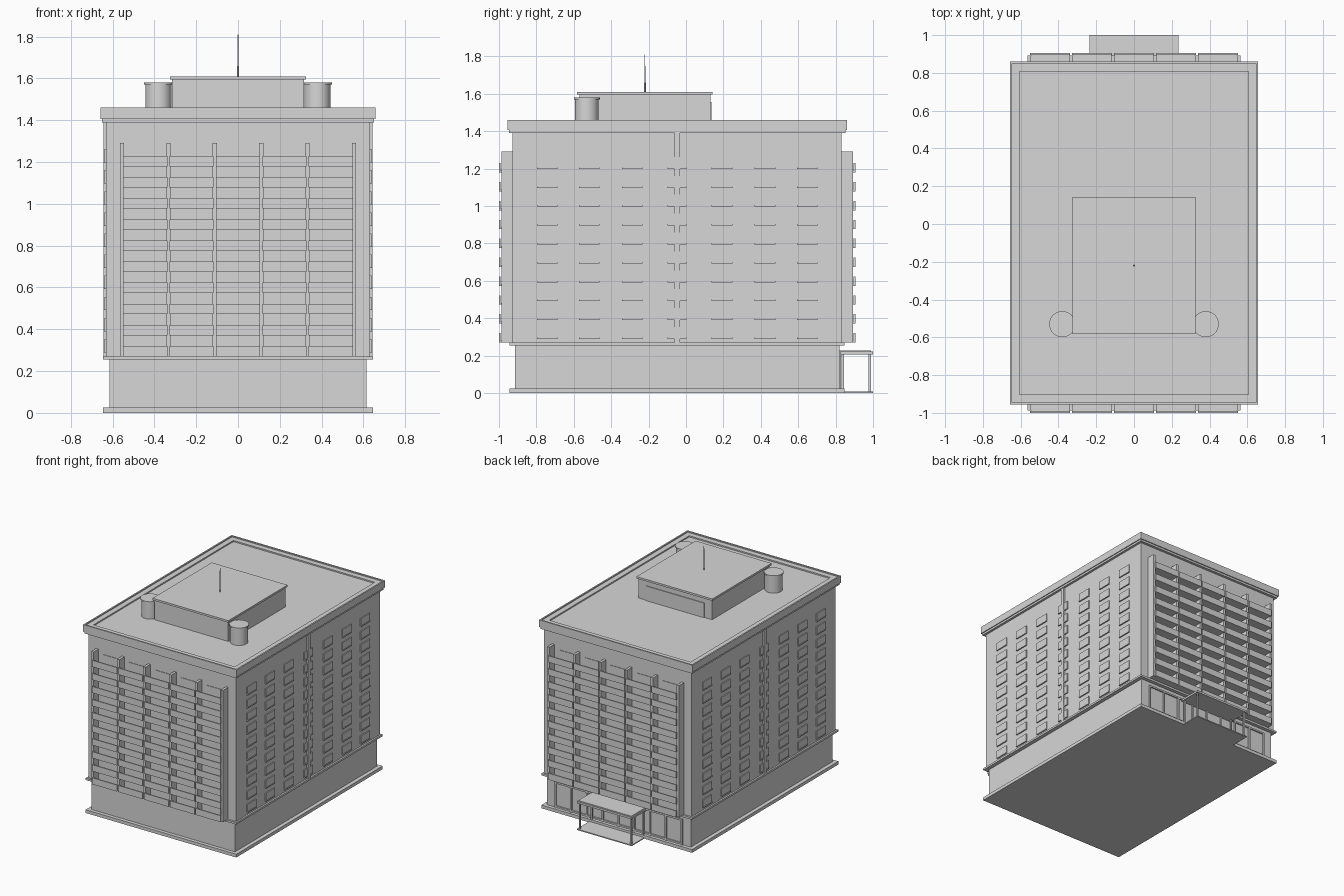
import bpy
import bmesh
from mathutils import Matrix

if "Cube" in bpy.data.objects:
    bpy.data.objects.remove(bpy.data.objects["Cube"])

GREY = (0.68, 0.68, 0.68, 1)
concrete = bpy.data.materials.new("light grey concrete")
concrete.use_nodes = True
concrete.diffuse_color = GREY
concrete.node_tree.nodes["Principled BSDF"].inputs["Base Color"].default_value = GREY

CY = -0.0475          # centre line of the tower in y
FLOORS, STEP = 10, 0.101
BASE = 0.27           # top of the podium slab
BODY_X, BODY_Y = 0.632, 0.88
FINS = [-0.555 + 0.222 * i for i in range(6)]


def box(bm, x, y, z):
    """Add a box from three (low, high) ranges."""
    size = [r[1] - r[0] for r in (x, y, z)]
    mid = [(r[1] + r[0]) / 2 for r in (x, y, z)]
    bmesh.ops.create_cube(bm, size=1, matrix=Matrix.Translation(mid) @ Matrix.Diagonal((*size, 1)))


def centred(c, half):
    return (c - half, c + half)


def finish(name, bm):
    mesh = bpy.data.meshes.new(name)
    bmesh.ops.recalc_face_normals(bm, faces=bm.faces)
    bm.to_mesh(mesh)
    bm.free()
    mesh.materials.append(concrete)
    ob = bpy.data.objects.new(name, mesh)
    bpy.context.collection.objects.link(ob)
    return ob


def block(name, hx, hy, z, cy=CY):
    bm = bmesh.new()
    box(bm, centred(0, hx), centred(cy, hy), z)
    return finish(name, bm)


def outward(side, near, far):
    """Range in y going outward from the tower on the front (-1) or back (1)."""
    return tuple(sorted((CY + side * near, CY + side * far)))


# Main stacked volumes
block("plinth", 0.645, 0.895, (0, 0.025))
block("podium", 0.615, 0.867, (0.025, 0.255))
block("podium_slab", 0.645, 0.895, (0.255, BASE))
block("tower", BODY_X, BODY_Y, (BASE, 1.39))
block("cornice_base", 0.65, 0.9, (1.39, 1.405))

# Cornice with a stepped rim around the sunken roof
bm = bmesh.new()
box(bm, centred(0, 0.657), centred(CY, 0.9075), (1.405, 1.46))
bm.faces.ensure_lookup_table()
top = max(bm.faces, key=lambda f: f.calc_center_median().z)
for width, drop in ((0.011, 0.008), (0.041, 0.01)):
    bmesh.ops.inset_region(bm, faces=[top], thickness=width, depth=0, use_even_offset=True)
    top = bmesh.ops.extrude_discrete_faces(bm, faces=[top])["faces"][0]
    bmesh.ops.translate(bm, verts=top.verts, vec=(0, 0, -drop))
finish("cornice_and_roof", bm)

# Balcony fronts, floors, doors and dividing fins on both long facades
for side, label in ((-1, "front"), (1, "back")):
    fins, balconies, doors = bmesh.new(), bmesh.new(), bmesh.new()
    for x in FINS:
        box(fins, centred(x, 0.01), outward(side, BODY_Y - 0.01, 0.94), (BASE, 1.29))
    for a, b in zip(FINS, FINS[1:]):
        mid = (a + b) / 2
        for i in range(FLOORS):
            z = BASE + i * STEP
            box(balconies, centred(mid, 0.106), outward(side, 0.943, 0.9525), (z, z + 0.05))
            box(balconies, centred(mid, 0.102), outward(side, BODY_Y - 0.01, 0.945), (z, z + 0.01))
            box(doors, centred(mid, 0.06), outward(side, BODY_Y - 0.01, 0.884), (z + 0.01, z + 0.08))
    finish(label + "_fins", fins)
    finish(label + "_balconies", balconies)
    finish(label + "_balcony_doors", doors)

# Side windows with sills, and the central pier
for side, label in ((-1, "right"), (1, "left")):
    def out(depth):
        return tuple(sorted((side * (BODY_X - 0.01), side * (BODY_X + depth))))

    windows, sills, pier = bmesh.new(), bmesh.new(), bmesh.new()
    columns = [(s * d, 0.055) for d in (0.24, 0.47, 0.695) for s in (-1, 1)]
    columns += [(-0.033, 0.018), (0.033, 0.018)]
    for offset, half in columns:
        for i in range(FLOORS):
            z = BASE + 0.023 + i * STEP
            box(windows, out(0.007), centred(CY + offset, half), (z, z + 0.06))
            box(sills, out(0.01), centred(CY + offset, half), (z - 0.004, z + 0.004))
    box(pier, out(0.012), centred(CY, 0.015), (BASE, 1.39))
    finish(label + "_windows", windows)
    finish(label + "_window_sills", sills)
    finish(label + "_pier", pier)

# Ground floor glazing frame on the back
bm = bmesh.new()
for i in range(9):
    box(bm, centred(-0.54 + i * 0.135, 0.006), (0.81, 0.83), (0.025, 0.225))
for z in (0.035, 0.22):
    box(bm, centred(0, 0.546), (0.81, 0.83), centred(z, 0.006))
finish("entrance_glazing_frame", bm)

# Entrance porch
bm = bmesh.new()
box(bm, centred(0, 0.235), (0.815, 1.0), (0.207, 0.222))
box(bm, centred(0, 0.225), (0.815, 0.99), (0.222, 0.226))
finish("porch_canopy", bm)
bm = bmesh.new()
for x in (-0.22, 0.22):
    for y in (0.838, 0.982):
        box(bm, centred(x, 0.006), centred(y, 0.006), (0, 0.21))
finish("porch_posts", bm)
block("porch_floor", 0.235, 0.08, (0, 0.008), cy=0.92)

# Rooftop house
block("roof_house", 0.315, 0.35, (1.44, 1.595), cy=-0.22)
block("roof_house_slab", 0.325, 0.362, (1.595, 1.61), cy=-0.22)
bm = bmesh.new()
box(bm, centred(0, 0.25), (0.12, 0.136), (1.44, 1.555))
finish("roof_house_panel", bm)


def cylinder(bm, x, y, z, r1, r2, sides=32):
    bmesh.ops.create_cone(bm, cap_ends=True, segments=sides, radius1=r1, radius2=r2,
                          depth=z[1] - z[0], matrix=Matrix.Translation((x, y, sum(z) / 2)))


# Water tanks and mast
bm = bmesh.new()
for x in (-0.38, 0.38):
    cylinder(bm, x, -0.53, (1.44, 1.57), 0.063, 0.063)
    cylinder(bm, x, -0.53, (1.57, 1.58), 0.069, 0.069)
tanks = finish("water_tanks", bm)
bm = bmesh.new()
cylinder(bm, 0, -0.22, (1.61, 1.66), 0.005, 0.005, 12)
cylinder(bm, 0, -0.22, (1.66, 1.81), 0.003, 0.0015, 12)
mast = finish("mast", bm)
for ob in (tanks, mast):
    bpy.ops.object.select_all(action="DESELECT")
    ob.select_set(True)
    bpy.context.view_layer.objects.active = ob
    bpy.ops.object.shade_smooth_by_angle()
